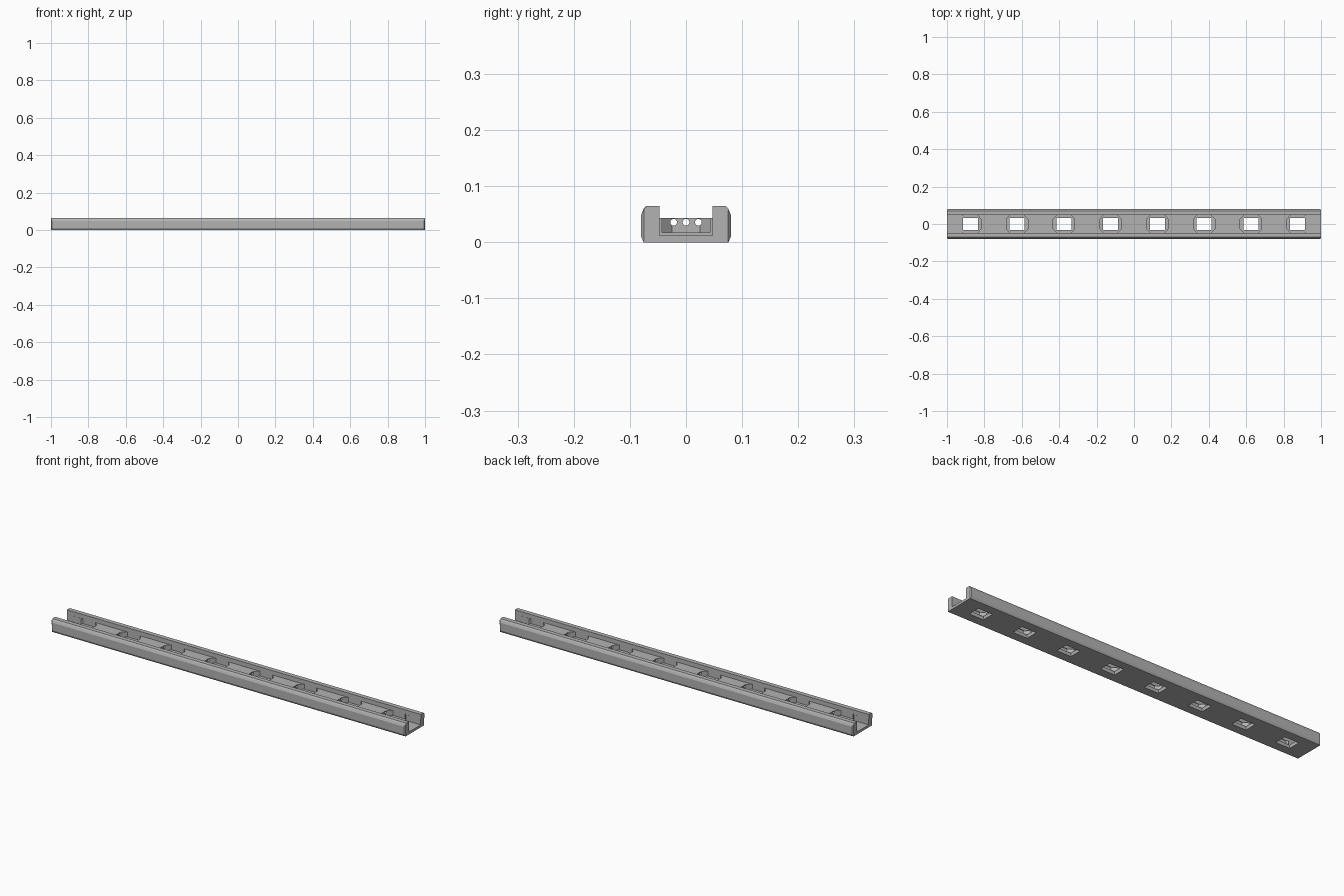
import bpy
import bmesh
from math import pi
from mathutils import Matrix

cube = bpy.data.objects.get("Cube")
if cube:
    bpy.data.objects.remove(cube, do_unlink=True)

grey = bpy.data.materials.new("mid_grey")
grey.use_nodes = True
grey.diffuse_color = (0.45, 0.45, 0.45, 1)
grey.node_tree.nodes["Principled BSDF"].inputs["Base Color"].default_value = (0.45, 0.45, 0.45, 1)

FLOOR = 0.043     # top of the channel floor
PITCH = 0.25      # spacing of the pockets


def make_object(name, bm):
    bmesh.ops.recalc_face_normals(bm, faces=bm.faces)
    mesh = bpy.data.meshes.new(name)
    bm.to_mesh(mesh)
    bm.free()
    mesh.materials.append(grey)
    obj = bpy.data.objects.new(name, mesh)
    bpy.context.collection.objects.link(obj)
    return obj


def extrude_outline(points, offset):
    bm = bmesh.new()
    face = bm.faces.new([bm.verts.new(p) for p in points])
    moved = bmesh.ops.extrude_face_region(bm, geom=[face])["geom"]
    verts = [g for g in moved if isinstance(g, bmesh.types.BMVert)]
    bmesh.ops.translate(bm, verts=verts, vec=offset)
    return bm


def box(x, y, z0, z1, hx, hy):
    corners = [(x - hx, y - hy, z0), (x + hx, y - hy, z0),
               (x + hx, y + hy, z0), (x - hx, y + hy, z0)]
    return extrude_outline(corners, (0, 0, z1 - z0))


def cut(target, bm):
    cutter = make_object("cutter", bm)
    cutter.hide_render = True
    mod = target.modifiers.new("cut", "BOOLEAN")
    mod.operation = "DIFFERENCE"
    mod.solver = "EXACT"
    mod.object = cutter
    bpy.context.view_layer.objects.active = target
    bpy.ops.object.modifier_apply(modifier=mod.name)
    bpy.data.objects.remove(cutter, do_unlink=True)


# Channel: U profile with chamfered outer top edges and eased bottom edges
half = [(0.076, 0), (0.08, 0.004), (0.08, 0.055), (0.07, 0.065),
        (0.047, 0.065), (0.047, FLOOR)]
profile = half + [(-y, z) for y, z in reversed(half)]
bm = extrude_outline([(-1, y, z) for y, z in profile], (2, 0, 0))
end_edges = [e for e in bm.edges
             if all(abs(v.co.x) > 0.99 and abs(v.co.y) > 0.079 for v in e.verts)]
bmesh.ops.bevel(bm, geom=end_edges, offset=0.006, segments=1, affect="EDGES")
channel = make_object("light_strip_channel", bm)

# Octagonal pockets, each with a rectangular window through the base
for i in range(8):
    x = (i - 3.5) * PITCH
    quarter = [(0.058, 0.025), (0.035, 0.05)]
    side = quarter + [(-a, b) for a, b in reversed(quarter)]
    octagon = side + [(-a, -b) for a, b in side]
    cut(channel, extrude_outline([(x + a, b, 0.017) for a, b in octagon],
                                 (0, 0, FLOOR + 0.0005 - 0.017)))
    cut(channel, box(x, 0, -0.05, 0.03, 0.04, 0.031))

# Lowered connector bay at each end
for s in (-1, 1):
    cut(channel, box(s * 1.017, 0, 0.012, 0.055, 0.1, 0.0468))

# Three wire bores running lengthwise under the floor
for y in (-0.022, 0, 0.022):
    bm = bmesh.new()
    bmesh.ops.create_cone(bm, cap_ends=True, segments=16, radius1=0.006,
                          radius2=0.006, depth=2.2,
                          matrix=Matrix.Translation((0, y, 0.0355)) @ Matrix.Rotation(pi / 2, 4, "Y"))
    cut(channel, bm)
